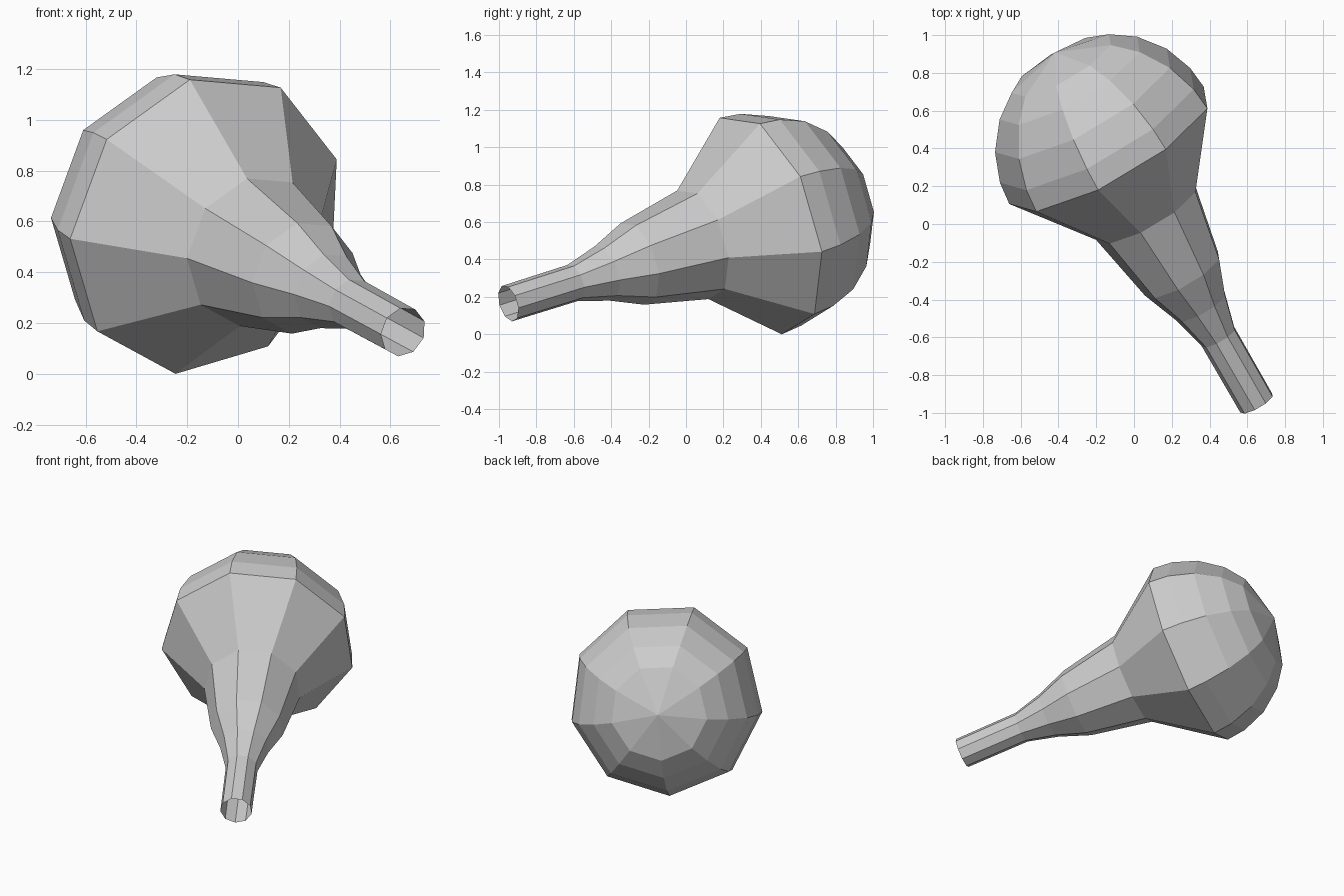
import bpy, bmesh, math
from mathutils import Vector

if "Cube" in bpy.data.objects:
    bpy.data.objects.remove(bpy.data.objects["Cube"])

SIDES = 9
tip = Vector((0.65, -0.95, 0.165))                    # centre of the open narrow end
axis = Vector((-0.481, 0.836, 0.263)).normalized()
u = Vector((-0.108, -0.353, 0.935))                   # direction of the first edge row
u = (u - axis * u.dot(axis)).normalized()
w = axis.cross(u)

# Profile: (distance along axis, radius) for the neck and flare
profile = [(0, 0.1), (0.42, 0.102), (0.615, 0.153), (0.815, 0.23), (1.21, 0.307)]

# Rounded head: part of a sphere
R, mid = 0.612, 1.61
for deg in (0, 12, 28, 45, 60):
    a = math.radians(deg)
    profile.append((mid + R * math.sin(a), R * math.cos(a)))

bm = bmesh.new()
rings = []
for t, r in profile:
    ring = []
    for i in range(SIDES):
        a = 2 * math.pi * i / SIDES
        ring.append(bm.verts.new(tip + axis * t + (u * math.cos(a) + w * math.sin(a)) * r))
    rings.append(ring)
pole = bm.verts.new(tip + axis * (mid + R))

# Skin the rings, leaving the narrow end open
for lo, hi in zip(rings, rings[1:]):
    for i in range(SIDES):
        j = (i + 1) % SIDES
        bm.faces.new((lo[i], lo[j], hi[j], hi[i]))
for i in range(SIDES):
    bm.faces.new((rings[-1][i], rings[-1][(i + 1) % SIDES], pole))

mesh = bpy.data.meshes.new("bulb_body")
bm.to_mesh(mesh)
bm.free()
bpy.context.collection.objects.link(bpy.data.objects.new("bulb_body", mesh))
